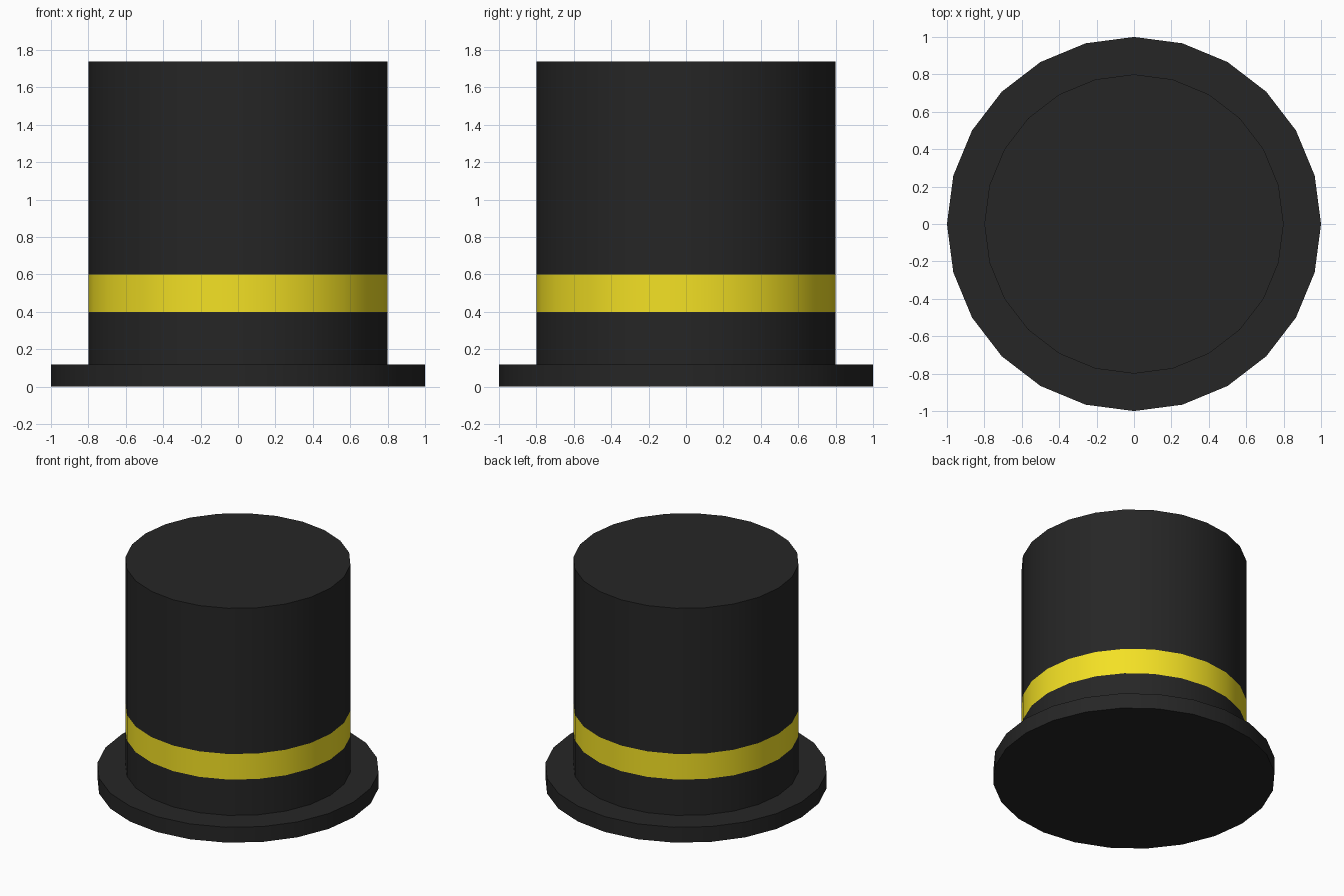
import bpy, bmesh
from math import cos, sin, tau

if "Cube" in bpy.data.objects:
    bpy.data.objects.remove(bpy.data.objects["Cube"])

SIDES = 24


def material(name, rgb):
    mat = bpy.data.materials.new(name)
    mat.diffuse_color = (*rgb, 1)
    mat.use_nodes = True
    mat.node_tree.nodes["Principled BSDF"].inputs["Base Color"].default_value = mat.diffuse_color
    return mat


def lathe(name, profile, mat):
    """Spin a bottom-to-top (radius, z) profile; radius 0 closes the end with a cap."""
    bm = bmesh.new()
    rings = [[bm.verts.new((r * cos(tau * i / SIDES), r * sin(tau * i / SIDES), z))
              for i in range(SIDES)] for r, z in profile if r > 0]
    for low, high in zip(rings, rings[1:]):
        for i in range(SIDES):
            j = (i + 1) % SIDES
            bm.faces.new((low[i], low[j], high[j], high[i]))
    if profile[0][0] == 0:
        bm.faces.new(rings[0][::-1])
    if profile[-1][0] == 0:
        bm.faces.new(rings[-1])
    mesh = bpy.data.meshes.new(name)
    bm.to_mesh(mesh)
    bm.free()
    mesh.materials.append(mat)
    obj = bpy.data.objects.new(name, mesh)
    bpy.context.collection.objects.link(obj)
    bpy.ops.object.select_all(action='DESELECT')
    obj.select_set(True)
    bpy.context.view_layer.objects.active = obj
    bpy.ops.object.shade_smooth_by_angle(angle=0.6)
    return obj


black = material("black_felt", (0.019, 0.019, 0.019))
yellow = material("yellow_ribbon", (0.9, 0.75, 0.018))

# Flat brim with closed underside, running in to meet the crown
lathe("brim", [(0, 0), (1, 0), (1, 0.12), (0.8, 0.12)], black)
# Crown, with the ribbon set flush between its two sections
lathe("lower_crown", [(0.8, 0.12), (0.8, 0.4)], black)
lathe("ribbon_band", [(0.8, 0.4), (0.8, 0.6)], yellow)
lathe("upper_crown", [(0.8, 0.6), (0.8, 1.74), (0, 1.74)], black)
